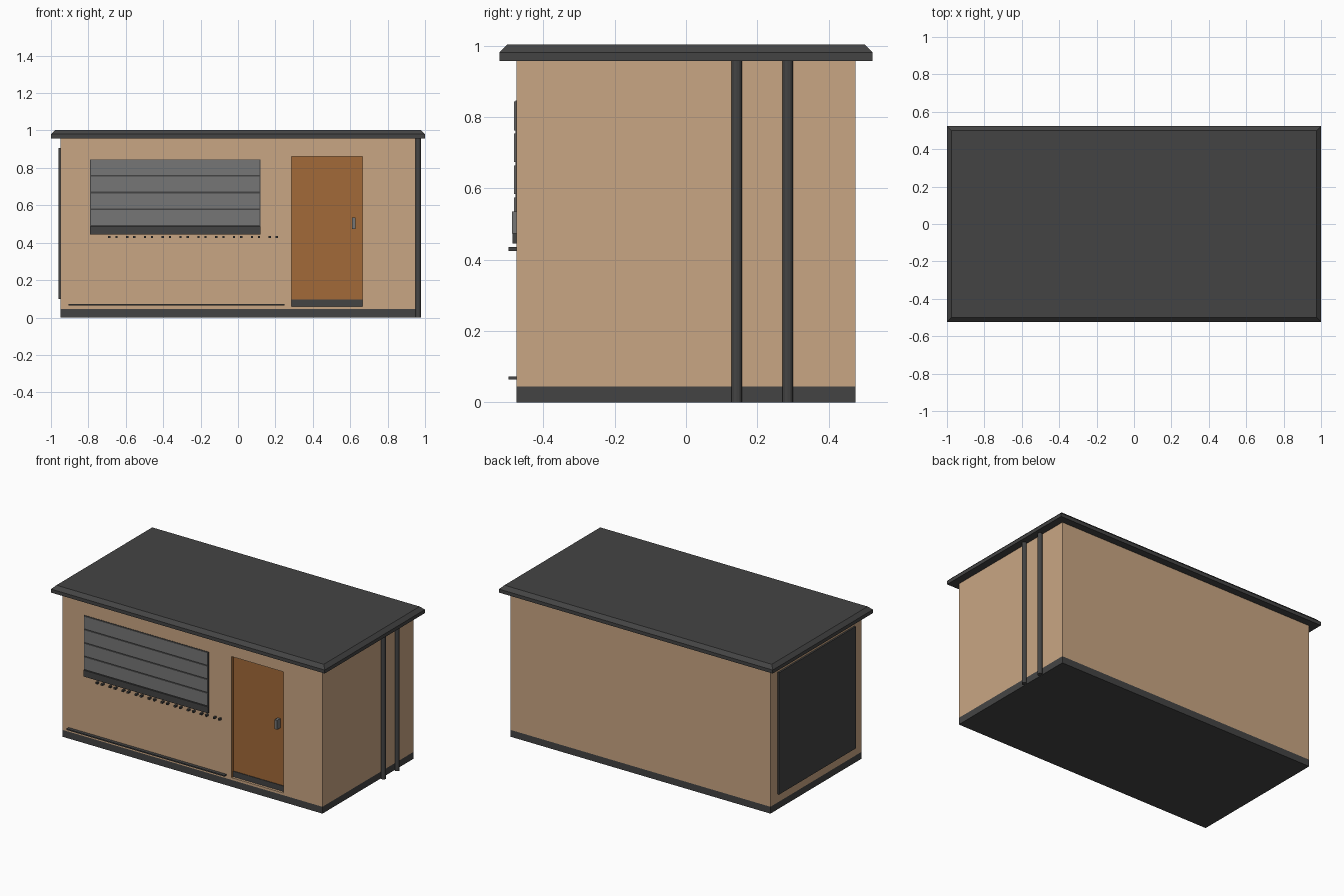
import bpy
import bmesh

if "Cube" in bpy.data.objects:
    bpy.data.objects.remove(bpy.data.objects["Cube"], do_unlink=True)


def material(name, r, g, b):
    """Make a flat material from 8-bit sRGB values."""
    col = [((c / 255 + 0.055) / 1.055) ** 2.4 for c in (r, g, b)] + [1]
    m = bpy.data.materials.new(name)
    m.use_nodes = True
    m.diffuse_color = col
    m.node_tree.nodes["Principled BSDF"].inputs["Base Color"].default_value = col
    return m


TAN = material("tan wall", 201, 166, 131)
DARK = material("dark trim", 68, 68, 68)
BROWN = material("brown door", 162, 106, 57)
GREY = material("grey metal", 118, 118, 118)


def finish(name, bm, *mats):
    mesh = bpy.data.meshes.new(name)
    bmesh.ops.recalc_face_normals(bm, faces=bm.faces)
    bm.to_mesh(mesh)
    bm.free()
    for m in mats:
        mesh.materials.append(m)
    ob = bpy.data.objects.new(name, mesh)
    bpy.context.collection.objects.link(ob)
    return ob


def box_mesh(x, y, z):
    """Box from (min, max) pairs."""
    bm = bmesh.new()
    bmesh.ops.create_cube(bm, size=1)
    for v in bm.verts:
        v.co = [lo + (c + 0.5) * (hi - lo) for c, (lo, hi) in zip(v.co, (x, y, z))]
    return bm


def box(name, x, y, z, mat):
    return finish(name, box_mesh(x, y, z), mat)


WX, WY = 0.95, 0.475
FRONT = -WY
BASE_TOP, WALL_TOP = 0.045, 0.957
DOOR_X, DOOR_Z = (0.286, 0.666), (0.06, 0.86)
RECESS, KICK_TOP = 0.02, 0.097

# Walls, with the door recessed into the front and the plinth as a dark band
bm = box_mesh((-WX, WX), (-WY, WY), (0, WALL_TOP))
cuts = [((x, 0, 0), (1, 0, 0)) for x in DOOR_X]
cuts += [((0, 0, z), (0, 0, 1)) for z in (BASE_TOP, *DOOR_Z)]
for co, no in cuts:
    bmesh.ops.bisect_plane(bm, geom=bm.verts[:] + bm.edges[:] + bm.faces[:],
                           plane_co=co, plane_no=no)
for f in bm.faces:
    f.material_index = 1 if f.calc_center_median().z < BASE_TOP else 0
door = [f for f in bm.faces if f.normal.y < -0.9
        and DOOR_X[0] < f.calc_center_median().x < DOOR_X[1]
        and DOOR_Z[0] < f.calc_center_median().z < DOOR_Z[1]]
ext = bmesh.ops.extrude_face_region(bm, geom=door)["geom"]
bmesh.ops.translate(bm, vec=(0, RECESS, 0),
                    verts=[g for g in ext if isinstance(g, bmesh.types.BMVert)])
bmesh.ops.delete(bm, geom=[f for f in door if f.is_valid], context="FACES_ONLY")
# The door leaf and its side and top jambs are brown
for f in bm.faces:
    c = f.calc_center_median()
    if FRONT + 0.001 < c.y < FRONT + RECESS + 0.001 and c.z > DOOR_Z[0] + 0.001 \
            and DOOR_X[0] - 0.001 < c.x < DOOR_X[1] + 0.001 and c.z < DOOR_Z[1] + 0.001:
        f.material_index = 2
finish("walls", bm, TAN, DARK, BROWN)

# Door details
leaf = FRONT + RECESS
box("door_kick_plate", DOOR_X, (leaf - 0.004, leaf), (DOOR_Z[0], KICK_TOP), DARK)
box("door_handle", (0.609, 0.628), (-0.488, leaf), (0.473, 0.535), GREY)

# Roof slab with a chamfered upper rim
bm = box_mesh((-1, 1), (-0.523, 0.523), (WALL_TOP, 0.98))
top = [f for f in bm.faces if f.normal.z > 0.9]
ext = bmesh.ops.extrude_face_region(bm, geom=top)["geom"]
for v in (g for g in ext if isinstance(g, bmesh.types.BMVert)):
    v.co = (v.co.x * 0.977, v.co.y * 0.956, 1.003)
bmesh.ops.delete(bm, geom=[f for f in top if f.is_valid], context="FACES_ONLY")
finish("roof", bm, DARK)

# Roller shutter: backing, four slats and a heavier bottom bar
SX = (-0.79, 0.12)
box("shutter_backing", SX, (FRONT - 0.002, FRONT), (0.445, 0.846), DARK)
for i in range(4):
    z = 0.494 + i * 0.0895
    box(f"shutter_slat_{i + 1}", (SX[0] + 0.004, SX[1] - 0.004),
        (FRONT - 0.007, FRONT), (z, z + 0.08), GREY)
box("shutter_bottom_bar", SX, (FRONT - 0.011, FRONT), (0.445, 0.487), DARK)

# Row of paired pegs under the shutter
for i in range(10):
    for k, dx in enumerate((0, 0.038)):
        x = -0.688 + i * 0.0953 + dx
        box(f"peg_{i + 1}_{k + 1}", (x - 0.006, x + 0.006),
            (FRONT - 0.022, FRONT), (0.425, 0.436), DARK)

# Low rail along the front
box("foot_rail", (-0.905, 0.248), (FRONT - 0.022, FRONT), (0.065, 0.073), DARK)

# Side board on the right-hand end
box("side_board", (-WX - 0.011, -WX), (-0.4, 0.4), (0.1, 0.905), DARK)

# Two vertical pipes on the left-hand end
for i, y in enumerate((0.142, 0.285)):
    bpy.ops.mesh.primitive_cylinder_add(vertices=12, radius=0.0145, depth=WALL_TOP,
                                        location=(WX + 0.014, y, WALL_TOP / 2))
    pipe = bpy.context.object
    pipe.name = f"pipe_{i + 1}"
    pipe.data.materials.append(DARK)
